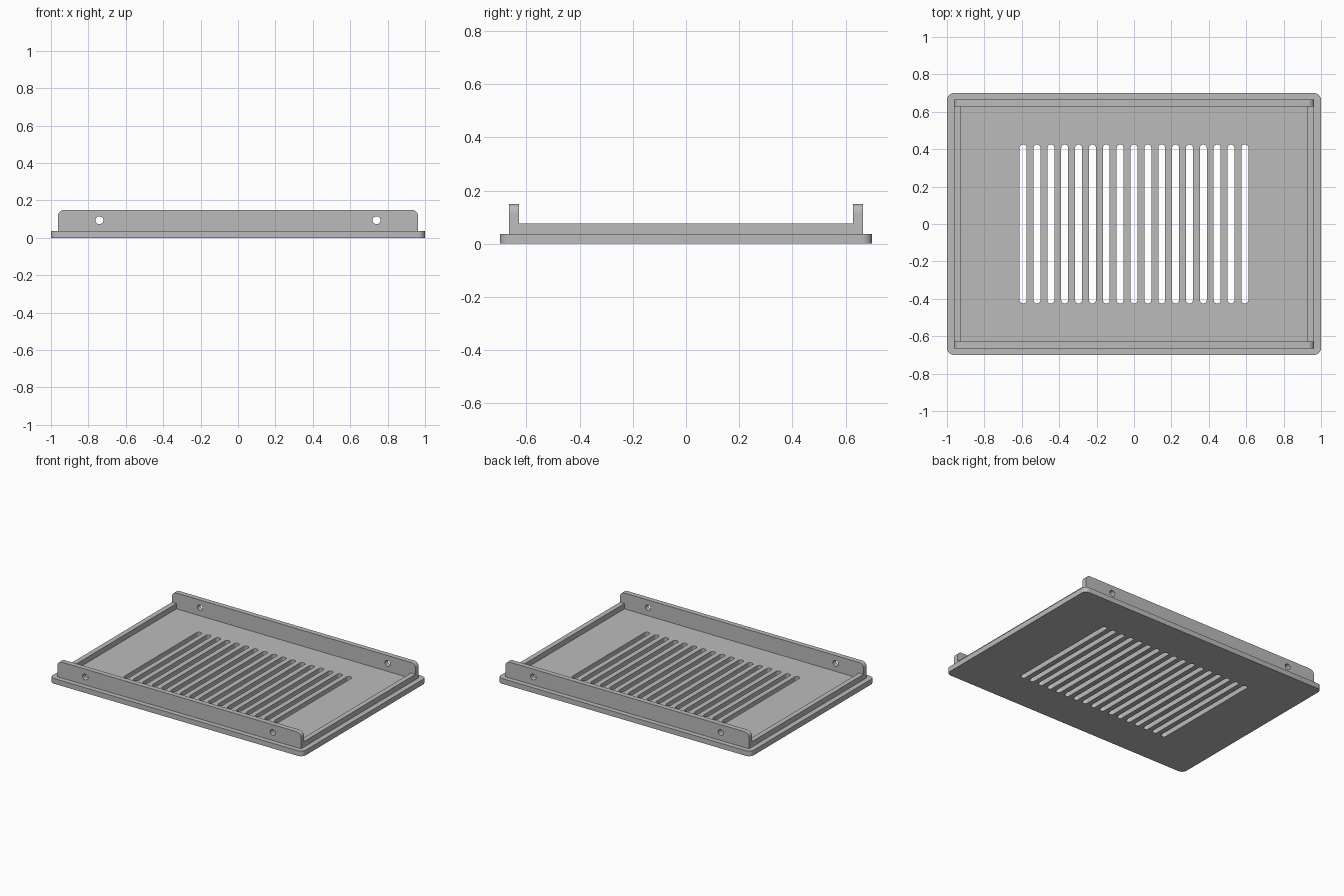
import bpy, bmesh
from math import cos, sin, pi, radians
from mathutils import Matrix

cube = bpy.data.objects.get("Cube")
if cube:
    bpy.data.objects.remove(cube, do_unlink=True)

grey = bpy.data.materials.new("satin grey")
grey.use_nodes = True
colour = (0.5, 0.5, 0.5, 1)
grey.diffuse_color = colour
grey.node_tree.nodes["Principled BSDF"].inputs["Base Color"].default_value = colour


def rounded(cx, cy, w, h, top, bottom, steps=8):
    """Closed outline of a rectangle with rounded top and bottom corners."""
    pts = []
    for i, (sx, sy) in enumerate([(1, 1), (-1, 1), (-1, -1), (1, -1)]):
        r = top if sy > 0 else bottom
        ox, oy = cx + sx * (w / 2 - r), cy + sy * (h / 2 - r)
        n = steps if r else 0
        for k in range(n + 1):
            a = pi / 2 * (i + k / max(n, 1))
            pts.append((ox + r * cos(a), oy + r * sin(a)))
    return pts


def sheet(name, outlines, thickness, matrix):
    """Extrude an outline, with any inner outlines left as openings."""
    curve = bpy.data.curves.new(name + " profile", "CURVE")
    curve.dimensions = "2D"
    curve.fill_mode = "BOTH"
    curve.extrude = thickness / 2
    for pts in outlines:
        spline = curve.splines.new("POLY")
        spline.points.add(len(pts) - 1)
        for p, (x, y) in zip(spline.points, pts):
            p.co = (x, y, 0, 1)
        spline.use_cyclic_u = True
    temp = bpy.data.objects.new(name + " profile", curve)
    bpy.context.collection.objects.link(temp)
    graph = bpy.context.evaluated_depsgraph_get()
    mesh = bpy.data.meshes.new_from_object(temp.evaluated_get(graph))
    bpy.data.objects.remove(temp, do_unlink=True)
    bpy.data.curves.remove(curve)

    # Weld caps to walls
    bm = bmesh.new()
    bm.from_mesh(mesh)
    bmesh.ops.remove_doubles(bm, verts=bm.verts, dist=0.0001)
    bmesh.ops.transform(bm, matrix=matrix, verts=bm.verts)
    bmesh.ops.recalc_face_normals(bm, faces=bm.faces)
    bm.to_mesh(mesh)
    bm.free()
    mesh.name = name
    mesh.materials.clear()
    mesh.materials.append(grey)
    obj = bpy.data.objects.new(name, mesh)
    bpy.context.collection.objects.link(obj)
    bpy.ops.object.select_all(action="DESELECT")
    obj.select_set(True)
    bpy.context.view_layer.objects.active = obj
    bpy.ops.object.shade_smooth_by_angle(angle=radians(30))
    return obj


BASE = 0.037      # base plate thickness
WALL = 0.036      # flange thickness
RAIL_TOP = 0.15
LIP_TOP = 0.075

# Slotted base plate
slots = [rounded(i * 0.0741, 0, 0.037, 0.85, 0.0184, 0.0184) for i in range(-8, 9)]
sheet("base_plate", [rounded(0, 0, 2, 1.4, 0.037, 0.037)] + slots,
      BASE, Matrix.Translation((0, 0, BASE / 2)))

# Tall front and back rails with screw holes
holes = [rounded(x, 0.094, 0.042, 0.042, 0.021, 0.021, 6) for x in (-0.741, 0.741)]
rail = rounded(0, (BASE + RAIL_TOP) / 2, 1.926, RAIL_TOP - BASE, 0.035, 0)
upright = Matrix.Rotation(pi / 2, 4, "X")
for name, side in (("front_rail", -1), ("back_rail", 1)):
    sheet(name, [rail] + holes, WALL, Matrix.Translation((0, side * 0.647, 0)) @ upright)

# Low side lips between the rails
lip = rounded(0, (BASE + LIP_TOP) / 2, 1.26, LIP_TOP - BASE, 0, 0)
for name, side in (("right_lip", -1), ("left_lip", 1)):
    sheet(name, [lip], WALL,
          Matrix.Translation((side * 0.945, 0, 0)) @ Matrix.Rotation(pi / 2, 4, "Z") @ upright)
